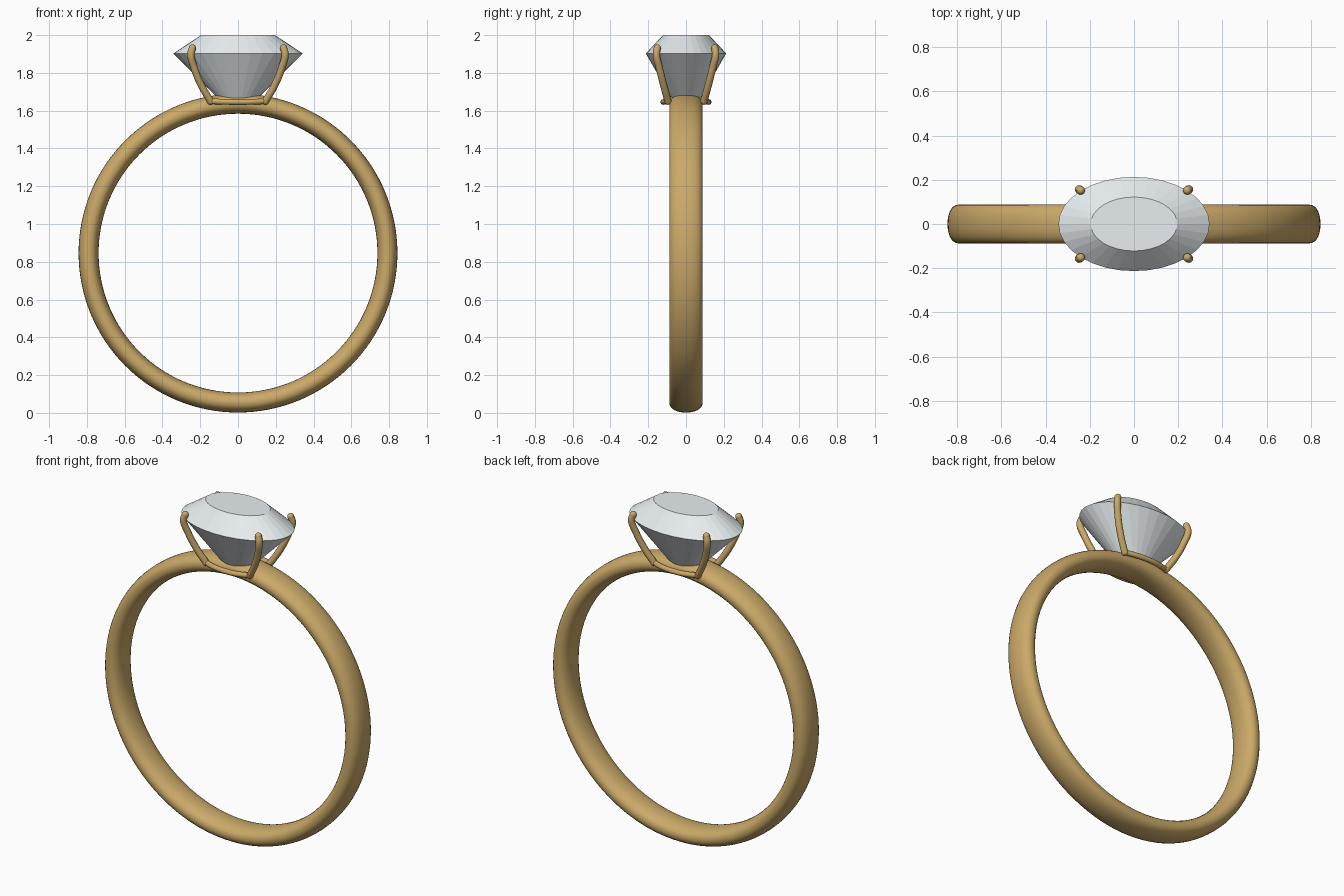
import bpy, bmesh
from math import sin, cos, pi, copysign

if "Cube" in bpy.data.objects:
    bpy.data.objects.remove(bpy.data.objects["Cube"])

def material(name, col):
    m = bpy.data.materials.new(name)
    m.diffuse_color = col
    m.use_nodes = True
    m.node_tree.nodes["Principled BSDF"].inputs["Base Color"].default_value = m.diffuse_color
    return m

gold = material("gold", (0.60, 0.40, 0.14, 1))
clear = material("pale_stone", (0.80, 0.85, 0.87, 1))

def finish(name, bm, mat, smooth):
    bmesh.ops.recalc_face_normals(bm, faces=bm.faces)
    me = bpy.data.meshes.new(name)
    bm.to_mesh(me)
    bm.free()
    me.materials.append(mat)
    for p in me.polygons:
        p.use_smooth = smooth
    ob = bpy.data.objects.new(name, me)
    bpy.context.collection.objects.link(ob)
    return ob

def bridge(bm, a, b):
    n = len(a)
    for i in range(n):
        j = (i + 1) % n
        bm.faces.new((a[i], a[j], b[j], b[i]))

# Band: rounded oval section swept round the y axis
def power(v, e=0.9):
    return copysign(abs(v) ** e, v)

bm = bmesh.new()
SEG, SEC, CZ = 128, 28, 0.846
rings = []
for i in range(SEG):
    a = 2 * pi * i / SEG
    ring = []
    for j in range(SEC):
        t = 2 * pi * j / SEC
        r = 0.791 + 0.053 * power(cos(t))
        ring.append(bm.verts.new((r * sin(a), 0.088 * power(sin(t)), CZ + r * cos(a))))
    rings.append(ring)
for i in range(SEG):
    bridge(bm, rings[i], rings[(i + 1) % SEG])
finish("band", bm, gold, True)

# Oval stone: table, girdle and pavilion sunk into the band
bm = bmesh.new()
levels = [(0.196, 0.122, 2.0), (0.342, 0.213, 1.903), (0.06, 0.05, 1.62)]
loops = [[bm.verts.new((rx * cos(2 * pi * k / 32), ry * sin(2 * pi * k / 32), z))
          for k in range(32)] for rx, ry, z in levels]
for a, b in zip(loops, loops[1:]):
    bridge(bm, a, b)
bm.faces.new(loops[0])
bm.faces.new(loops[-1])
finish("oval_stone", bm, clear, False)

# Wires with round ends
def wire(name, pts, radius):
    cu = bpy.data.curves.new(name, 'CURVE')
    cu.dimensions = '3D'
    cu.bevel_depth = radius
    cu.bevel_resolution = 4
    cu.use_fill_caps = True
    sp = cu.splines.new('BEZIER')
    sp.bezier_points.add(len(pts) - 1)
    for bp, p in zip(sp.bezier_points, pts):
        bp.co = p
        bp.handle_left_type = bp.handle_right_type = 'AUTO'
    tmp = bpy.data.objects.new(name + "_path", cu)
    bpy.context.collection.objects.link(tmp)
    bpy.context.view_layer.update()
    me = tmp.to_mesh()
    bm = bmesh.new()
    bm.from_mesh(me)
    tmp.to_mesh_clear()
    bpy.data.objects.remove(tmp)
    for p in (pts[0], pts[-1]):
        s = bmesh.ops.create_uvsphere(bm, u_segments=16, v_segments=10, radius=radius)
        bmesh.ops.translate(bm, verts=s['verts'], vec=p)
    return finish(name, bm, gold, True)

# Four prongs and the two side rails that join them
prong = [(0.145, 0.095, 1.65), (0.192, 0.117, 1.73), (0.233, 0.142, 1.83),
         (0.249, 0.157, 1.90), (0.241, 0.152, 1.932)]
for sy, side in ((-1, "front"), (1, "back")):
    for sx, hand in ((-1, "left"), (1, "right")):
        wire(f"prong_{side}_{hand}", [(sx * x, sy * y, z) for x, y, z in prong], 0.019)
    wire(f"rail_{side}", [(-0.145, sy * 0.095, 1.65), (-0.075, sy * 0.114, 1.647),
                          (0, sy * 0.12, 1.646), (0.075, sy * 0.114, 1.647),
                          (0.145, sy * 0.095, 1.65)], 0.015)
